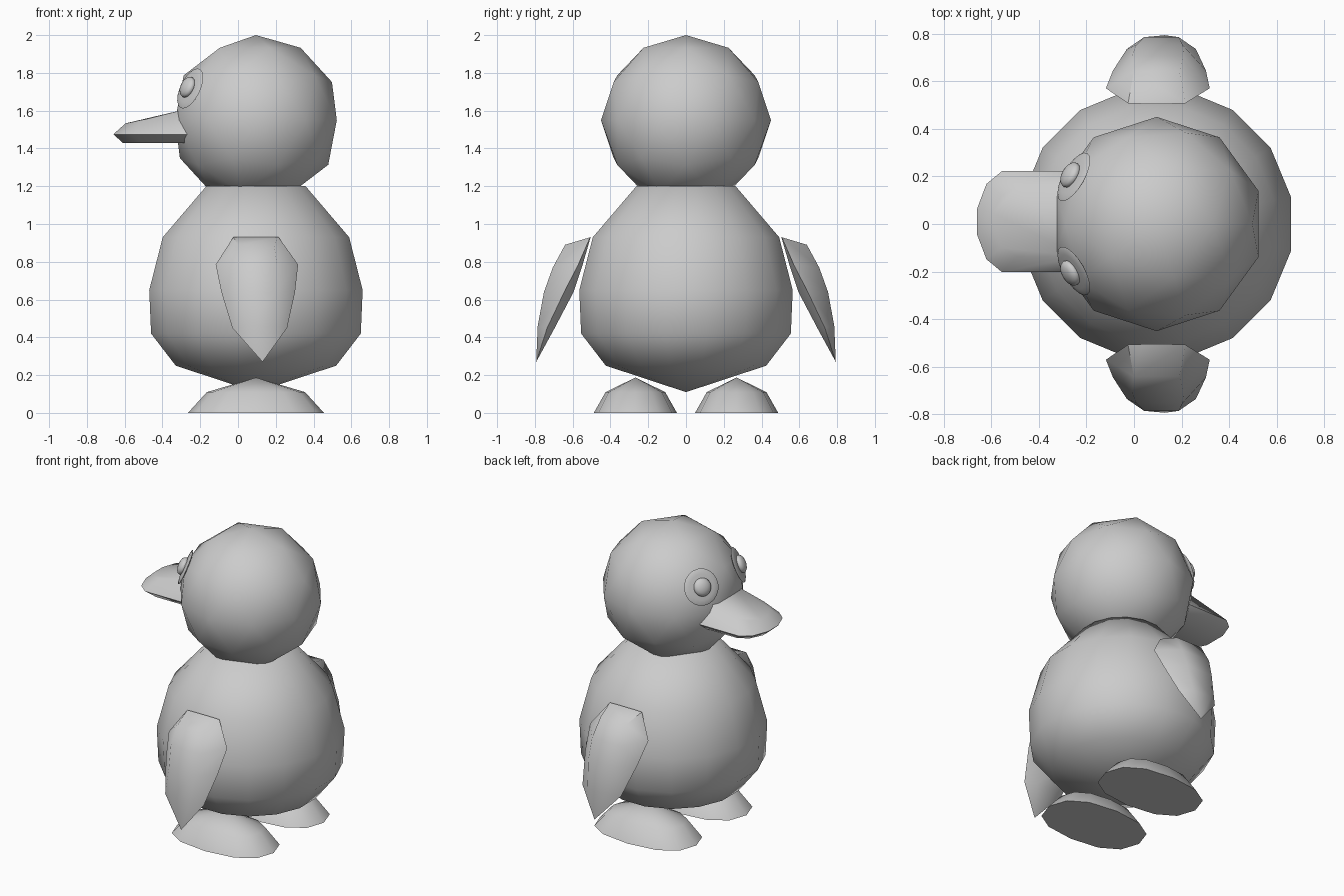
import bpy, bmesh
from math import sin, cos, pi, radians, copysign
from mathutils import Vector, Matrix

if "Cube" in bpy.data.objects:
    bpy.data.objects.remove(bpy.data.objects["Cube"])

CX = 0.095  # common centre line of body, head and feet


def finish(name, bm, angle=50):
    bmesh.ops.recalc_face_normals(bm, faces=bm.faces)
    mesh = bpy.data.meshes.new(name)
    bm.to_mesh(mesh)
    bm.free()
    for p in mesh.polygons:
        p.use_smooth = True
    mesh.set_sharp_from_angle(angle=radians(angle))
    ob = bpy.data.objects.new(name, mesh)
    bpy.context.collection.objects.link(ob)
    return ob


def loft(name, rings, angle=50):
    """Bridge closed rings; a one-point ring is a tip, open ends are capped."""
    bm = bmesh.new()
    vs = [[bm.verts.new(p) for p in r] for r in rings]
    for a, b in zip(vs, vs[1:]):
        n = max(len(a), len(b))
        for i in range(n):
            j = (i + 1) % n
            if len(a) == 1:
                bm.faces.new((a[0], b[i], b[j]))
            elif len(b) == 1:
                bm.faces.new((a[i], a[j], b[0]))
            else:
                bm.faces.new((a[i], a[j], b[j], b[i]))
    for end in (vs[0], vs[-1]):
        if len(end) > 1:
            bm.faces.new(end)
    return finish(name, bm, angle)


def oval(cx, cy, z, rx, ry, n, start=0.0, power=1.0):
    pts = []
    for i in range(n):
        t = start + 2 * pi * i / n
        c, s = cos(t), sin(t)
        pts.append((cx + rx * copysign(abs(c) ** power, c),
                    cy + ry * copysign(abs(s) ** power, s), z))
    return pts


# Body: sixteen-sided turned shape with a pointed base
profile = [(0.25, 0.433), (0.42, 0.566), (0.65, 0.576), (0.93, 0.503), (1.2, 0.268)]
loft("body", [[(CX, 0, 0.11)]] + [oval(CX, 0, z, r, r, 16, pi / 16) for z, r in profile])

# Head: low-poly ball
bm = bmesh.new()
bmesh.ops.create_icosphere(bm, subdivisions=2, radius=0.45,
                           matrix=Matrix.Translation((CX, 0, 1.55)))
finish("head", bm)

# Beak: flat bill with a rounded front, lofted from bottom to top
half = [(-0.555, 0.212), (-0.62, 0.158), (-0.66, 0.052)]


def bill(z, inset, slope=0.0):
    side = [(-0.22, 0.212)] + half
    outline = side + [(x, -y) for x, y in reversed(side)]
    k = 1 - inset / 0.212
    return [(x + (inset if x < -0.3 else 0), 0.01 + y * k,
             z + slope * (x + 0.6)) for x, y in outline]


loft("beak", [bill(1.43, 0.05), bill(1.475, 0.0), bill(1.545, 0.065, 0.2)], 70)

# Eyes: thin disc with a small button on each
for side, word in ((1, "left"), (-1, "right")):
    n = Vector((-0.80, side * 0.455, 0.385)).normalized()
    turn = n.to_track_quat('Z', 'Y').to_matrix().to_4x4()
    for part, dist, r, depth in (("eye_disc", 0.434, 0.115, 0.012),
                                 ("pupil", 0.452, 0.058, 0.03)):
        bm = bmesh.new()
        place = Matrix.Translation(Vector((CX, 0, 1.55)) + n * dist) @ turn
        bmesh.ops.create_uvsphere(bm, u_segments=20, v_segments=8, radius=1,
                                  matrix=place @ Matrix.Diagonal((r, r, depth, 1)))
        finish(part + "_" + word, bm)

# Wings: sections of (centre x, half width, rim, inner and outer y, rim z, outer z)
sections = [(0.095, 0.12, 0.507, 0.505, 0.64, 0.93, 0.89),
            (0.10, 0.218, 0.57, 0.547, 0.705, 0.785, 0.77),
            (0.107, 0.195, 0.645, 0.595, 0.752, 0.64, 0.64),
            (0.115, 0.145, 0.735, 0.695, 0.785, 0.45, 0.46)]
for side, word in ((1, "left"), (-1, "right")):
    rings = []
    for cx, w, rim, inner, outer, zr, zo in sections:
        o = 0.8 if zr > 0.9 else 0.5
        rings.append([(cx - w, side * rim, zr), (cx - 0.5 * w, side * inner, zr),
                      (cx + 0.5 * w, side * inner, zr), (cx + w, side * rim, zr),
                      (cx + o * w, side * outer, zo), (cx - o * w, side * outer, zo)])
    rings.append([(0.13, side * 0.793, 0.27)])
    loft("wing_" + word, rings)

# Feet: long low domes
for side, word in ((1, "left"), (-1, "right")):
    y = side * 0.268
    loft("foot_" + word, [oval(CX, y, 0, 0.36, 0.22, 12, 0, 0.85),
                          oval(CX, y, 0.11, 0.26, 0.158, 12, 0, 0.85),
                          [(CX, y, 0.187)]], 75)
